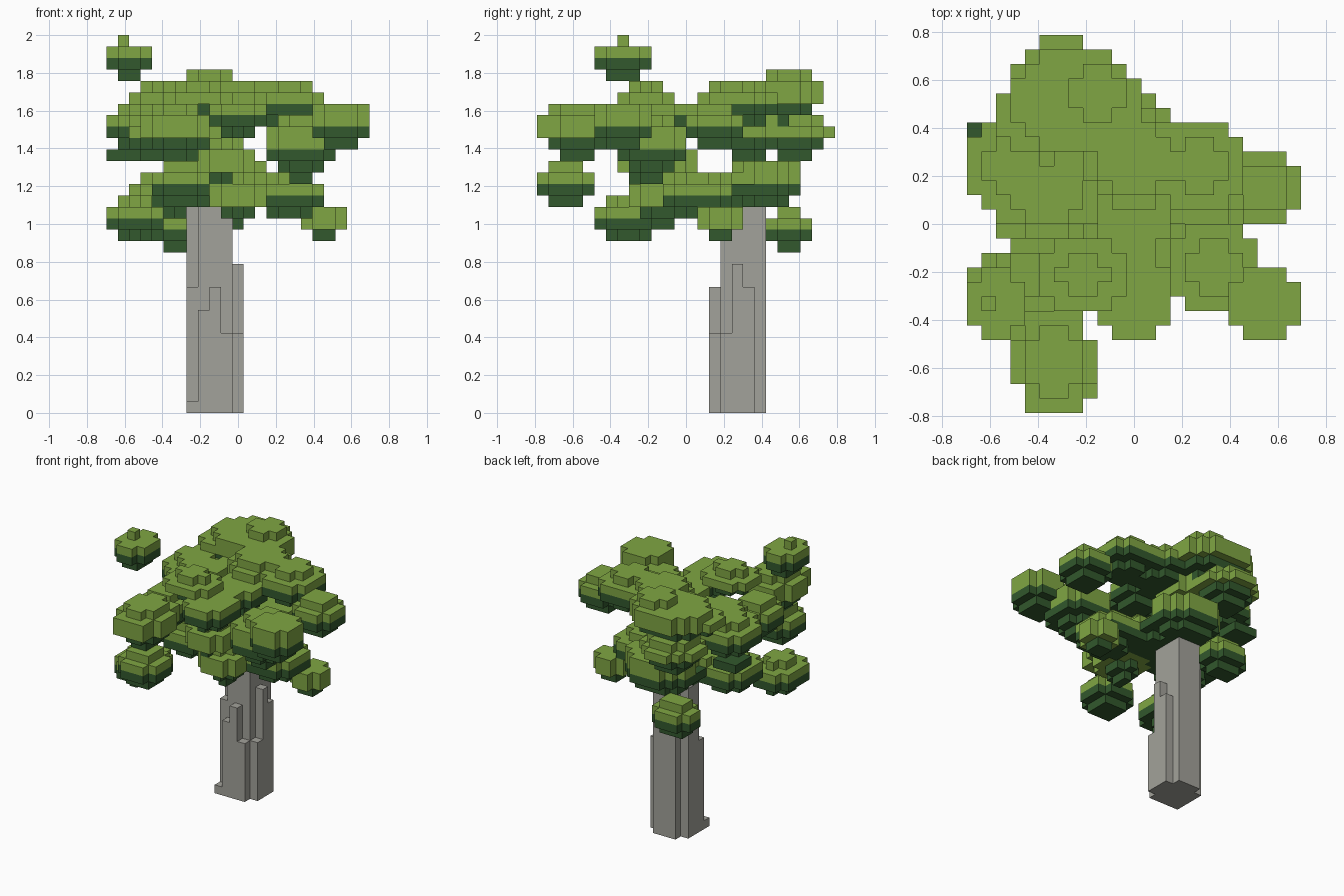
import bpy, bmesh
from mathutils import Vector

if "Cube" in bpy.data.objects:
    bpy.data.objects.remove(bpy.data.objects["Cube"], do_unlink=True)

S = 2 / 33                                  # block size
ORIGIN = Vector((-11.5 * S, -13 * S, 0))    # grid is 23 x 26 x 33 blocks


def material(name, rgb):
    m = bpy.data.materials.new(name)
    m.use_nodes = True
    m.diffuse_color = (*rgb, 1)
    bsdf = m.node_tree.nodes["Principled BSDF"]
    bsdf.inputs["Base Color"].default_value = (*rgb, 1)
    bsdf.inputs["Roughness"].default_value = 0.9
    return m


BARK = material("grey bark", (0.365, 0.362, 0.325))
LIGHT = material("light leaf green", (0.214, 0.380, 0.056))
DARK = material("dark leaf green", (0.032, 0.098, 0.026))

# The four corners of a block face for each outward direction
FACES = {
    (1, 0, 0): ((1, 0, 0), (1, 1, 0), (1, 1, 1), (1, 0, 1)),
    (-1, 0, 0): ((0, 0, 0), (0, 0, 1), (0, 1, 1), (0, 1, 0)),
    (0, 1, 0): ((0, 1, 0), (0, 1, 1), (1, 1, 1), (1, 1, 0)),
    (0, -1, 0): ((0, 0, 0), (1, 0, 0), (1, 0, 1), (0, 0, 1)),
    (0, 0, 1): ((0, 0, 1), (1, 0, 1), (1, 1, 1), (0, 1, 1)),
    (0, 0, -1): ((0, 0, 0), (0, 1, 0), (1, 1, 0), (1, 0, 0)),
}


def block_object(name, cells, solid, mats):
    """Skin the blocks in cells {pos: material slot}, hiding faces against solid."""
    bm = bmesh.new()
    for pos, slot in cells.items():
        p = Vector(pos)
        for d, corners in FACES.items():
            if tuple(int(c) for c in p + Vector(d)) in solid:
                continue
            f = bm.faces.new([bm.verts.new(ORIGIN + S * (p + Vector(c))) for c in corners])
            f.material_index = slot
    bmesh.ops.remove_doubles(bm, verts=bm.verts, dist=S * 0.01)
    bmesh.ops.dissolve_limit(bm, angle_limit=0.01, verts=bm.verts, edges=bm.edges,
                             delimit={'MATERIAL'})
    me = bpy.data.meshes.new(name)
    bm.to_mesh(me)
    bm.free()
    for m in mats:
        me.materials.append(m)
    ob = bpy.data.objects.new(name, me)
    bpy.context.collection.objects.link(ob)


# Trunk: columns x0, x1, y0, y1, height
COLUMNS = [
    (8, 11, 16, 18, 18), (7, 8, 16, 17, 11), (7, 8, 17, 19, 18), (8, 11, 18, 20, 18),
    (7, 8, 15, 16, 1), (8, 9, 15, 16, 9), (9, 10, 15, 16, 11), (10, 11, 15, 16, 7),
    (11, 12, 16, 17, 7), (11, 12, 17, 18, 13), (11, 12, 18, 19, 11),
]
trunk = {(i, j, k): 0 for x0, x1, y0, y1, h in COLUMNS
         for i in range(x0, x1) for j in range(y0, y1) for k in range(h)}
block_object("trunk", trunk, trunk, [BARK])

# Foliage: x0, x1, y0, y1, base height, inset of each layer, dark layer count
UPPER = [
    (0, 4, 5, 10, 29, "100", 2),       # stray high tuft
    (1, 2, 7, 8, 32, "0", 0),          # its tip
    (3, 12, 18, 25, 25, "2100", 2),    # crown
    (7, 11, 20, 24, 29, "0", 0),       # crown cap
    (2, 8, 18, 23, 26, "101", 1),
    (13, 19, 14, 20, 25, "1001", 2),
    (8, 15, 14, 21, 25, "1001", 2),
    (5, 11, 7, 12, 26, "101", 1),
    (3, 10, 19, 26, 22, "2101", 2),    # rear
    (9, 14, 5, 11, 24, "100", 2),
    (9, 14, 11, 16, 24, "100", 2),
    (2, 9, 12, 18, 24, "101", 1),
]
MIDDLE = [
    (18, 23, 13, 18, 23, "1001", 2),   # left side, rear
    (18, 23, 5, 10, 23, "1000", 2),    # left side, front
    (3, 9, 0, 7, 22, "21001", 2),      # front
    (0, 6, 14, 20, 23, "1001", 2),     # right side, rear
    (0, 3, 17, 20, 22, "0", 1),        # its underside
    (2, 7, 7, 12, 22, "1001", 2),      # right side, front
    (14, 20, 7, 13, 20, "210001", 3),
    (8, 13, 7, 14, 20, "1001", 1),
    (5, 11, 15, 21, 22, "21001", 2),
]
LOWER = [
    (4, 9, 0, 5, 18, "1001", 2),       # front
    (6, 14, 17, 23, 18, "1000", 2),    # rear
    (0, 5, 5, 11, 15, "1001", 2),      # right side
    (17, 21, 14, 18, 15, "100", 1),    # left side
    (4, 9, 20, 24, 14, "1001", 2),     # lowest, behind the trunk
    (9, 14, 8, 14, 16, "21001", 2),
    (13, 19, 11, 17, 17, "1001", 2),
    (2, 8, 11, 17, 17, "1001", 2),
    (5, 15, 11, 20, 18, "101", 2),     # core over the trunk
]


def clump(x0, x1, y0, y1, z, insets, dark):
    """Rounded stack of block layers; slot 1 is the dark underside."""
    cells = {}
    cx, cy = (x0 + x1) / 2, (y0 + y1) / 2
    for n, inset in enumerate(int(c) for c in insets):
        a, b = (x1 - x0) / 2 - inset, (y1 - y0) / 2 - inset
        for i in range(x0 + inset, x1 - inset):
            for j in range(y0 + inset, y1 - inset):
                if ((i + .5 - cx) / a) ** 2 + ((j + .5 - cy) / b) ** 2 <= 0.99:
                    cells[i, j, z + n] = int(n < dark)
    return cells


# Each block belongs to one clump only; light leaves win where clumps overlap
groups = [(tier, clump(*spec)) for tier, specs in
          (("upper", UPPER), ("middle", MIDDLE), ("lower", LOWER)) for spec in specs]
owner = {}
for slot in (0, 1):
    for n, (_, cells) in enumerate(groups):
        for pos, s in cells.items():
            if s == slot and pos not in trunk:
                owner.setdefault(pos, n)
for n, (tier, cells) in enumerate(groups):
    own = {p: s for p, s in cells.items() if owner.get(p) == n}
    if own:
        block_object(f"{tier}_foliage_{n + 1:02d}", own, owner, [LIGHT, DARK])
